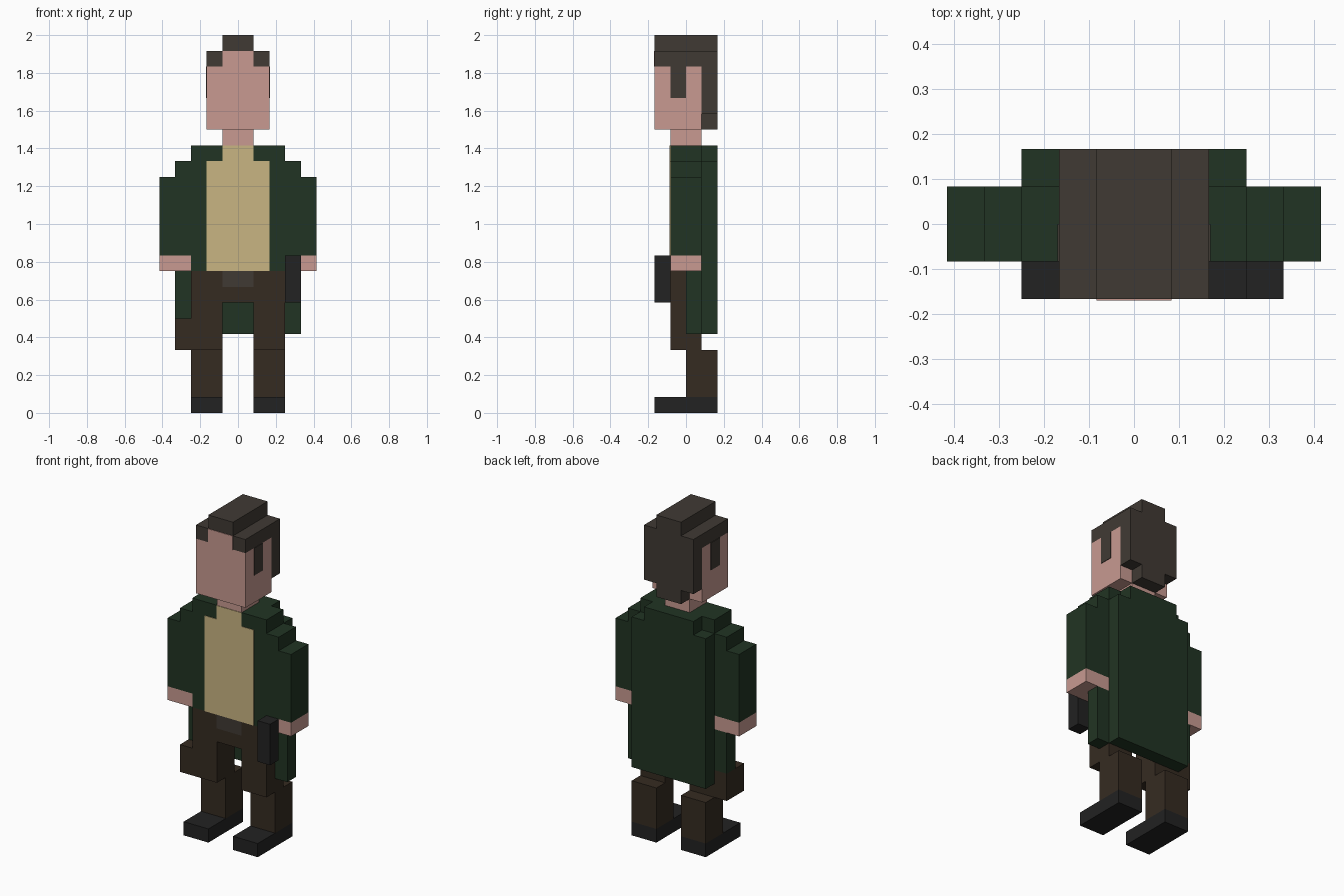
import bpy

if "Cube" in bpy.data.objects:
    bpy.data.objects.remove(bpy.data.objects["Cube"])

U = 1 / 12          # one block of the figure
T = 0.04            # plate thickness for painted details, in blocks


def material(name, hex_code):
    def lin(c):
        c /= 255
        return c / 12.92 if c <= 0.04045 else ((c + 0.055) / 1.055) ** 2.4
    m = bpy.data.materials.new(name)
    m.diffuse_color = [lin(int(hex_code[i:i + 2], 16)) for i in (0, 2, 4)] + [1]
    m.use_nodes = True
    m.node_tree.nodes["Principled BSDF"].inputs["Base Color"].default_value = m.diffuse_color
    return m


SKIN = material("skin", "C89A91")
HAIR = material("dark brown hair", "403A34")
COAT = material("dark green", "213423")
SHIRT = material("tan", "C9B582")
TROUSERS = material("dark brown", "352B21")
BLACK = material("near black", "222222")


def box(name, x, y, z, mat):
    """Axis-aligned box from (low, high) ranges given in blocks."""
    verts = [(a * U, b * U, c * U) for a in x for b in y for c in z]
    faces = [(0, 1, 3, 2), (4, 6, 7, 5), (0, 4, 5, 1),
             (2, 3, 7, 6), (0, 2, 6, 4), (1, 5, 7, 3)]
    me = bpy.data.meshes.new(name)
    me.from_pydata(verts, [], faces)
    me.materials.append(mat)
    ob = bpy.data.objects.new(name, me)
    bpy.context.collection.objects.link(ob)
    return ob


def pair(name, x, y, z, mat):
    """The same box on the right (+x) and left (-x)."""
    box(name + "_right", x, y, z, mat)
    box(name + "_left", (-x[1], -x[0]), y, z, mat)


# Legs and shoes
pair("shoe", (1, 3), (-2, 2), (0, 1), BLACK)
pair("lower_leg", (1, 3), (0, 2), (1, 4), TROUSERS)
pair("thigh", (1, 3), (-1, 1), (4, 7), TROUSERS)
box("hips", (-3, 3), (-1, 1), (7, 9), TROUSERS)
box("buckle", (-1, 1), (-1 - T, -1), (8, 9), HAIR)
box("thigh_pouch", (-4, -3), (-1, 1), (4, 6), TROUSERS)

# Coat: body, shoulders, back panel and side skirts
box("coat_body", (-3, 3), (-1, 1), (9, 17), COAT)
box("coat_back", (-3, 3), (1, 2), (5, 16), COAT)
box("coat_collar", (-2, 2), (1, 2), (16, 17), COAT)
box("coat_skirt_right", (3, 4), (0, 1), (5, 9), COAT)
box("coat_skirt_left", (-4, -3), (0, 1), (6, 9), COAT)
pair("shoulder", (3, 4), (-1, 1), (15, 16), COAT)
pair("sleeve", (3, 5), (-1, 1), (10, 15), COAT)

# Shirt front
box("shirt_front", (-2, 2), (-1 - T, -1), (9, 16), SHIRT)
box("shirt_collar", (-1, 1), (-1 - T, -1), (16, 17), SHIRT)

# Hands and the dark object held in the right one
pair("hand", (3, 5), (-1, 1), (9, 10), SKIN)
box("held_object", (3, 4), (-2, -1), (7, 10), BLACK)

# Head and hair
box("neck", (-1, 1), (-1, 1), (17, 18), SKIN)
box("head", (-2, 2), (-2, 1), (18, 22), SKIN)
box("forehead", (-1, 1), (-2 - T, -2), (22, 23), SKIN)
box("hair_crown", (-2, 2), (-2, 2), (22, 23), HAIR)
box("hair_top", (-1, 1), (-2, 2), (23, 24), HAIR)
box("hair_back", (-2, 2), (1, 2), (19, 22), HAIR)
box("hair_nape", (-1, 1), (1, 2), (18, 19), HAIR)
pair("sideburn", (2, 2 + T), (-1, 0), (20, 22), HAIR)
